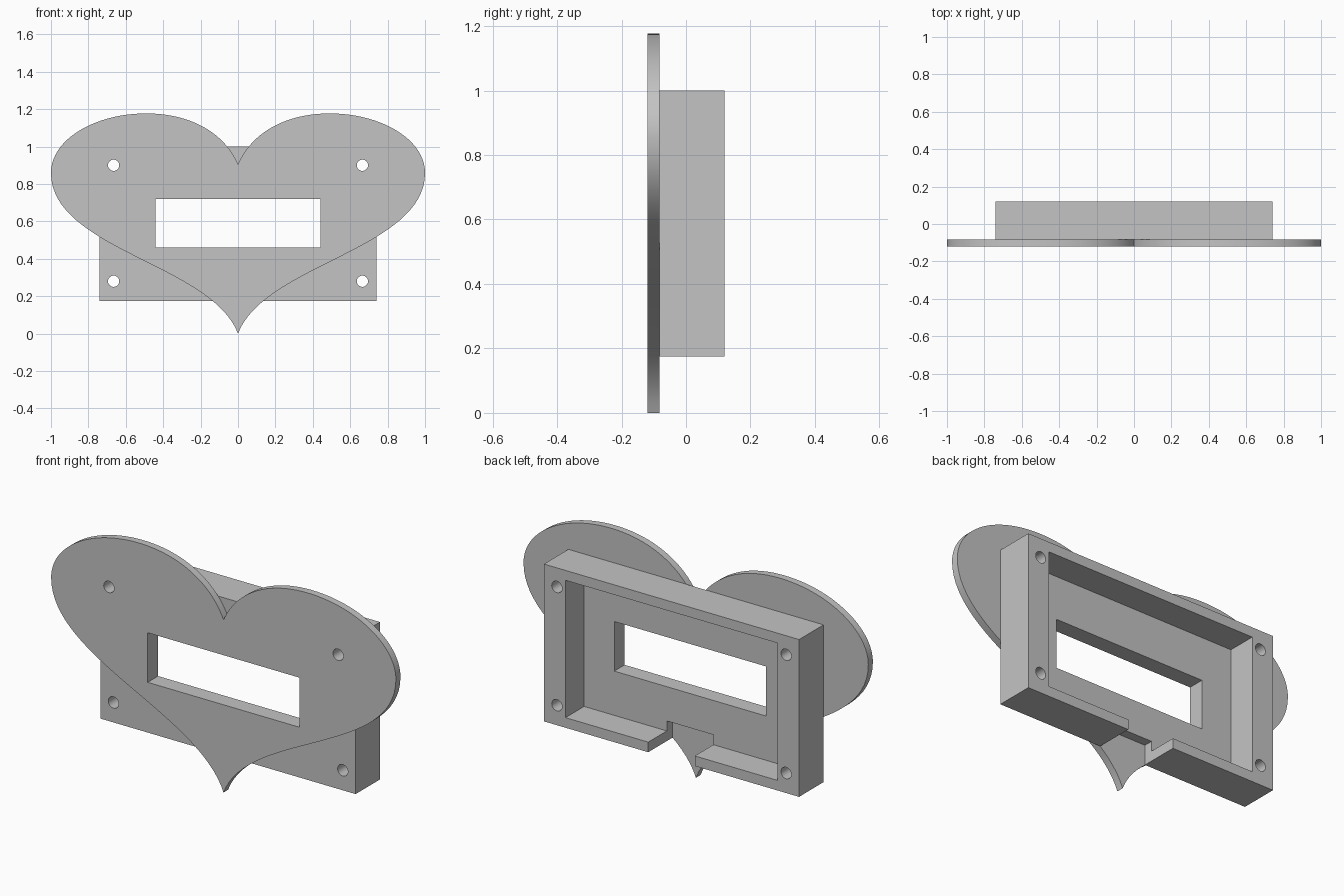
import bpy, bmesh, math
from mathutils import Vector, Matrix
from mathutils.geometry import interpolate_bezier

cube = bpy.data.objects.get("Cube")
if cube:
    bpy.data.objects.remove(cube, do_unlink=True)

FRONT, JOIN, BACK = -0.12, -0.082, 0.12

grey = bpy.data.materials.new("plain grey")
grey.use_nodes = True
grey.diffuse_color = (0.55, 0.55, 0.55, 1)
grey.node_tree.nodes["Principled BSDF"].inputs["Base Color"].default_value = (0.55, 0.55, 0.55, 1)


def finish(name, bm):
    bmesh.ops.recalc_face_normals(bm, faces=bm.faces)
    mesh = bpy.data.meshes.new(name)
    bm.to_mesh(mesh)
    bm.free()
    mesh.materials.append(grey)
    obj = bpy.data.objects.new(name, mesh)
    bpy.context.collection.objects.link(obj)
    return obj


def box(name, x, y0, y1, z0, z1):
    """Box centred on x = 0, reaching x to each side."""
    bm = bmesh.new()
    bmesh.ops.create_cube(bm, size=1)
    bmesh.ops.scale(bm, vec=(2 * x, y1 - y0, z1 - z0), verts=bm.verts)
    bmesh.ops.translate(bm, vec=(0, (y0 + y1) / 2, (z0 + z1) / 2), verts=bm.verts)
    return finish(name, bm)


def drill(x, z):
    bm = bmesh.new()
    bmesh.ops.create_cone(bm, cap_ends=True, segments=32, radius1=0.03, radius2=0.03, depth=1,
                          matrix=Matrix.Translation((x, 0, z)) @ Matrix.Rotation(math.pi / 2, 4, "X"))
    return finish("hole_cutter", bm)


def activate(obj):
    bpy.ops.object.select_all(action="DESELECT")
    obj.select_set(True)
    bpy.context.view_layer.objects.active = obj


def cut(obj, cutters):
    activate(obj)
    for cutter in cutters:
        mod = obj.modifiers.new("cut", "BOOLEAN")
        mod.operation = "DIFFERENCE"
        mod.solver = "EXACT"
        mod.object = cutter
        bpy.ops.object.modifier_apply(modifier=mod.name)


# Heart plate: half outline from cleft to tip, then mirrored
segments = [
    ((0, 0.905), (0.07, 1.07), (0.25, 1.177), (0.49, 1.177)),
    ((0.49, 1.177), (0.77, 1.177), (1, 1.035), (1, 0.86)),
    ((1, 0.86), (1, 0.45), (0.14, 0.37), (0, 0)),
]
half = []
for seg in segments:
    half += interpolate_bezier(*[Vector((x, 0, z)) for x, z in seg], 33)[:-1]
tip = Vector((0, 0, 0))
outline = half + [tip] + [Vector((-p.x, 0, p.z)) for p in reversed(half[1:])]

bm = bmesh.new()
face = bm.faces.new([bm.verts.new((p.x, FRONT, p.z)) for p in outline])
side = bmesh.ops.extrude_face_region(bm, geom=[face])["geom"]
bmesh.ops.translate(bm, vec=(0, JOIN - FRONT, 0),
                    verts=[v for v in side if isinstance(v, bmesh.types.BMVert)])
heart = finish("heart_plate", bm)

# Housing block behind the plate
housing = box("housing", 0.74, JOIN, BACK, 0.175, 1.0)

# Openings: display window and corner screw holes go through both parts
through = [box("window_cutter", 0.44, -0.5, 0.5, 0.46, 0.72)]
through += [drill(sx * 0.665, z) for sx in (-1, 1) for z in (0.28, 0.9)]
# Rear cavity and cable notch only in the housing
rear = [box("cavity_cutter", 0.615, -0.034, 0.5, 0.228, 0.948),
        box("notch_cutter", 0.135, -0.5, 0.5, 0, 0.28)]

cut(heart, through)
cut(housing, through + rear)

for obj in through + rear:
    bpy.data.objects.remove(obj, do_unlink=True)

for obj in (heart, housing):
    activate(obj)
    bpy.ops.object.shade_smooth_by_angle(angle=math.radians(30))
